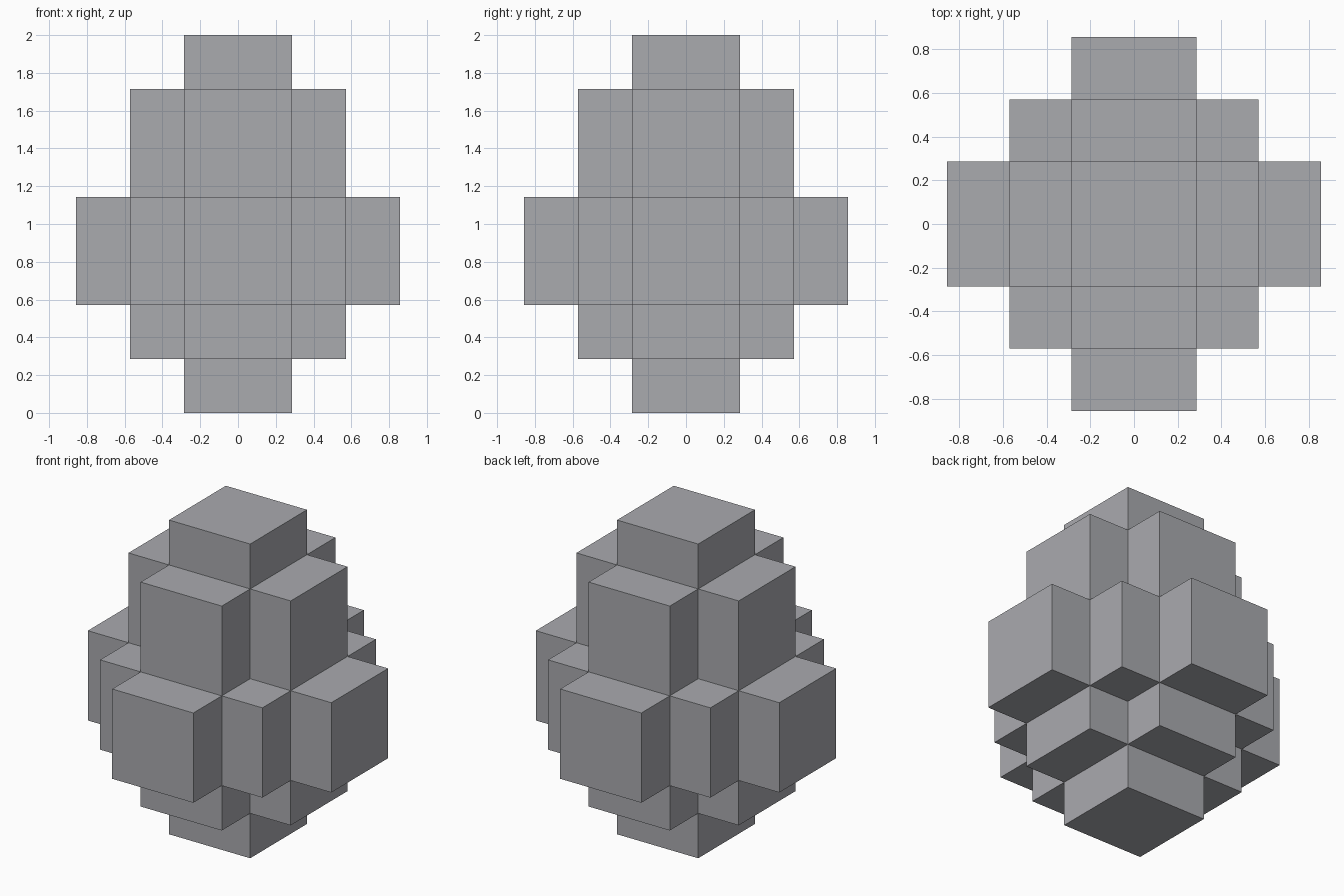
import bpy, bmesh, math
from mathutils import Vector

if "Cube" in bpy.data.objects:
    bpy.data.objects.remove(bpy.data.objects["Cube"])

U = 2 / 7                           # block size: seven layers tall
REACH = [0, 1, 2, 2, 1, 1, 0]       # stepped outline of each layer, bottom to top


def filled(i, j, k):
    """Each layer is a stepped diamond, symmetric about both axes."""
    if not 0 <= k < len(REACH):
        return False
    return max(i, -1 - i) + max(j, -1 - j) <= REACH[k]


def outer_face(bm, cell, axis, side):
    """Add the face of a block that looks along +/- axis."""
    b, c = (axis + 1) % 3, (axis + 2) % 3
    ring = [(0, 0), (1, 0), (1, 1), (0, 1)]
    verts = []
    for s, t in (ring if side else ring[::-1]):
        p = Vector(cell)
        p[axis] += side
        p[b] += s
        p[c] += t
        verts.append(bm.verts.new(p * U))
    bm.faces.new(verts)


# Stepped egg: only the outside faces of the stacked blocks
bm = bmesh.new()
for k in range(len(REACH)):
    for i in range(-3, 3):
        for j in range(-3, 3):
            if not filled(i, j, k):
                continue
            for axis in range(3):
                for side in (0, 1):
                    n = [i, j, k]
                    n[axis] += 1 if side else -1
                    if not filled(*n):
                        outer_face(bm, (i, j, k), axis, side)

# Weld the blocks and merge flat neighbours into clean panels
bmesh.ops.remove_doubles(bm, verts=bm.verts, dist=0.001)
bmesh.ops.dissolve_limit(bm, angle_limit=math.radians(1), verts=bm.verts, edges=bm.edges)

mesh = bpy.data.meshes.new("stepped_egg")
bm.to_mesh(mesh)
bm.free()

grey = bpy.data.materials.new("stone grey")
grey.diffuse_color = (0.40, 0.405, 0.43, 1)
grey.use_nodes = True
grey.node_tree.nodes["Principled BSDF"].inputs["Base Color"].default_value = grey.diffuse_color
mesh.materials.append(grey)
bpy.context.collection.objects.link(bpy.data.objects.new("stepped_egg", mesh))
